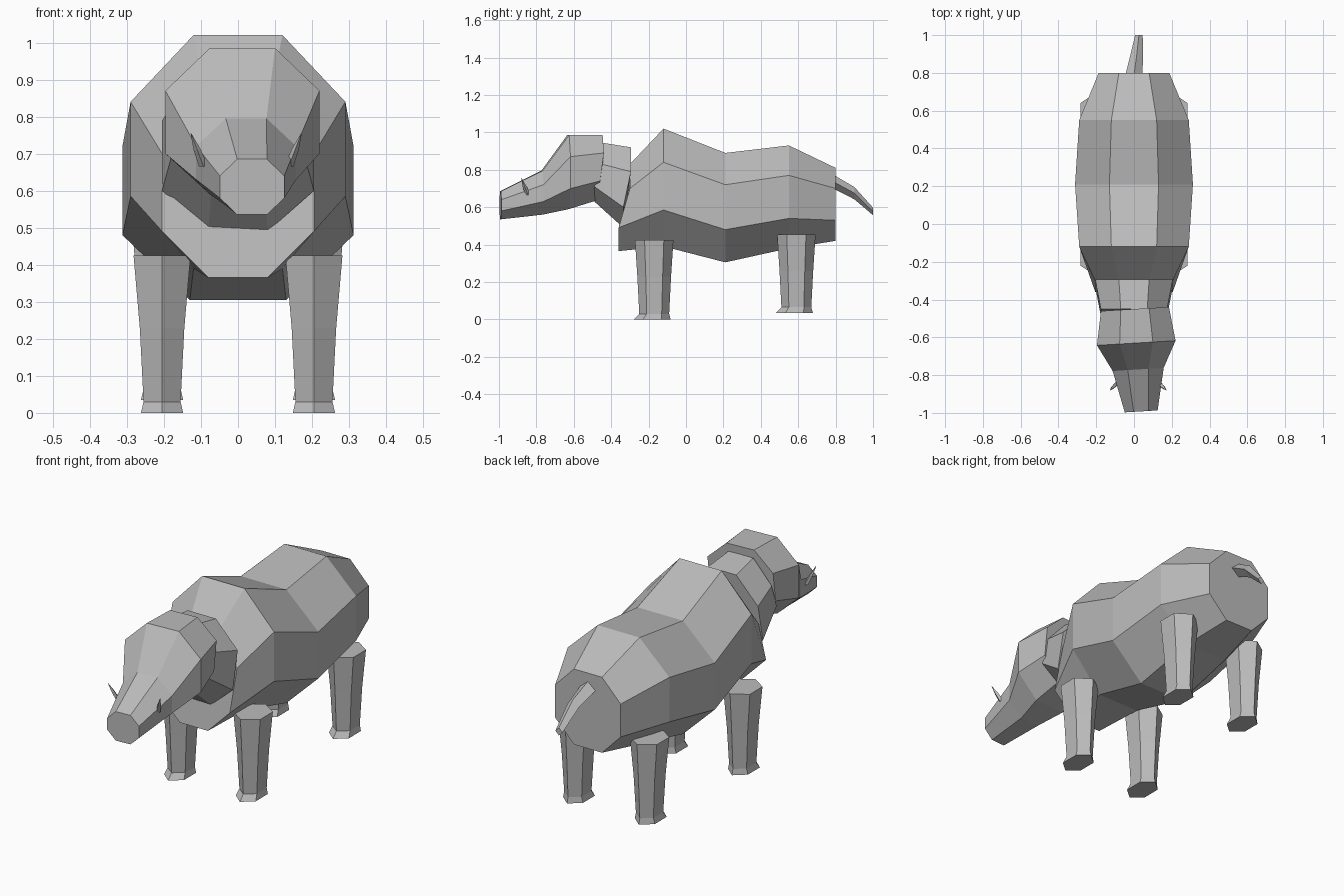
import bpy
import bmesh
from math import cos, sin, pi
from mathutils import Vector

old_cube = bpy.data.objects.get("Cube")
if old_cube:
    bpy.data.objects.remove(old_cube, do_unlink=True)

# One plain grey for the whole animal
GREY = (0.5, 0.5, 0.5, 1)
hide = bpy.data.materials.new("plain_grey")
hide.use_nodes = True
hide.diffuse_color = GREY
for node in hide.node_tree.nodes:
    if node.type == 'BSDF_PRINCIPLED':
        node.inputs["Base Color"].default_value = GREY


def loft(name, rings):
    """Skin a list of equal-length rings and close both ends, flat shaded."""
    bm = bmesh.new()
    loops = [[bm.verts.new(point) for point in ring] for ring in rings]
    count = len(loops[0])
    for first, second in zip(loops, loops[1:]):
        for i in range(count):
            j = (i + 1) % count
            bm.faces.new((first[i], first[j], second[j], second[i]))
    bm.faces.new(loops[0])
    bm.faces.new(loops[-1])
    bmesh.ops.recalc_face_normals(bm, faces=bm.faces)
    mesh = bpy.data.meshes.new(name)
    bm.to_mesh(mesh)
    bm.free()
    mesh.materials.append(hide)
    obj = bpy.data.objects.new(name, mesh)
    bpy.context.collection.objects.link(obj)
    return obj


def octagon(y_top, y_low, narrow, wide, heights, centre=0, skew=0):
    """Eight-sided section: heights run top, upper side, lower side, bottom."""
    widths = (narrow, wide, wide, narrow)
    depths = (y_top, y_top, y_low, y_low)
    half = list(zip(widths, depths, heights))
    left = [(centre + w, y + skew * w, z) for w, y, z in half]
    right = [(centre - w, y - skew * w, z) for w, y, z in half]
    return left + right[::-1]


def polygon(centre, radius_x, radius_y, sides, turn=0):
    """Horizontal section with its first corner facing the front."""
    x, y, z = centre
    angles = [turn + 2 * pi * i / sides for i in range(sides)]
    return [(x + radius_x * sin(a), y - radius_y * cos(a), z) for a in angles]


# Body
loft("body", [
    octagon(-.30, -.36, .08, .205, (.83, .70, .49, .365)),
    octagon(-.12, -.12, .12, .29, (1.02, .84, .585, .39)),
    octagon(.21, .21, .13, .312, (.89, .72, .48, .305)),
    octagon(.55, .55, .12, .29, (.93, .77, .54, .38)),
    octagon(.80, .80, .08, .187, (.81, .70, .53, .42)),
])

# Neck
loft("neck", [
    octagon(-.45, -.49, .07, .175, (.945, .83, .71, .63)),
    octagon(-.295, -.335, .08, .205, (.92, .79, .60, .49)),
])

# Head, turned slightly to its left
TURN = .06
loft("head", [
    octagon(-.45, -.47, .075, .18, (.985, .89, .74, .64), .005, TURN),
    octagon(-.63, -.63, .088, .208, (.985, .87, .70, .59), .012, TURN),
    octagon(-.77, -.77, .055, .135, (.795, .72, .63, .56), .022, TURN),
    octagon(-.992, -.992, .04, .087, (.685, .64, .58, .535), .038, TURN),
])

# Tusks
for label, side in (("left", 1), ("right", -1)):
    base = Vector((.022 + side * .115, -.845, .665))
    tip = base + Vector((side * .034, -.035, .09))
    loft(label + "_tusk", [
        polygon(base, .012, .014, 4),
        polygon(base.lerp(tip, .5), .01, .011, 4),
        polygon(tip, .001, .001, 4),
    ])

# Legs: tapered hexagonal columns with a flared hoof
FLAT = cos(pi / 6)


def leg(name, x, y, bottom, top):
    hoof = bottom + .03
    sections = [
        (bottom, .057, .098, -.01),
        (hoof, .05, .08, 0),
        ((hoof + top) / 2, .06, .09, 0),
        (top, .077, .103, 0),
    ]
    loft(name, [polygon((x, y + shift, z), rx / FLAT, ry, 6)
                for z, rx, ry, shift in sections])


for label, side in (("left", 1), ("right", -1)):
    leg("front_" + label + "_leg", side * .205, -.17, 0, .425)
    leg("rear_" + label + "_leg", side * .205, .59, .035, .455)


# Tail: drooping diamond section with a slight sideways drift
def diamond(x, y, z, half_width, half_height):
    return [(x, y, z + half_height), (x + half_width, y, z),
            (x, y, z - half_height), (x - half_width, y, z)]


loft("tail", [
    diamond(0, .79, .735, .045, .037),
    diamond(.015, .90, .675, .033, .033),
    diamond(.026, 1, .577, .02, .02),
])
